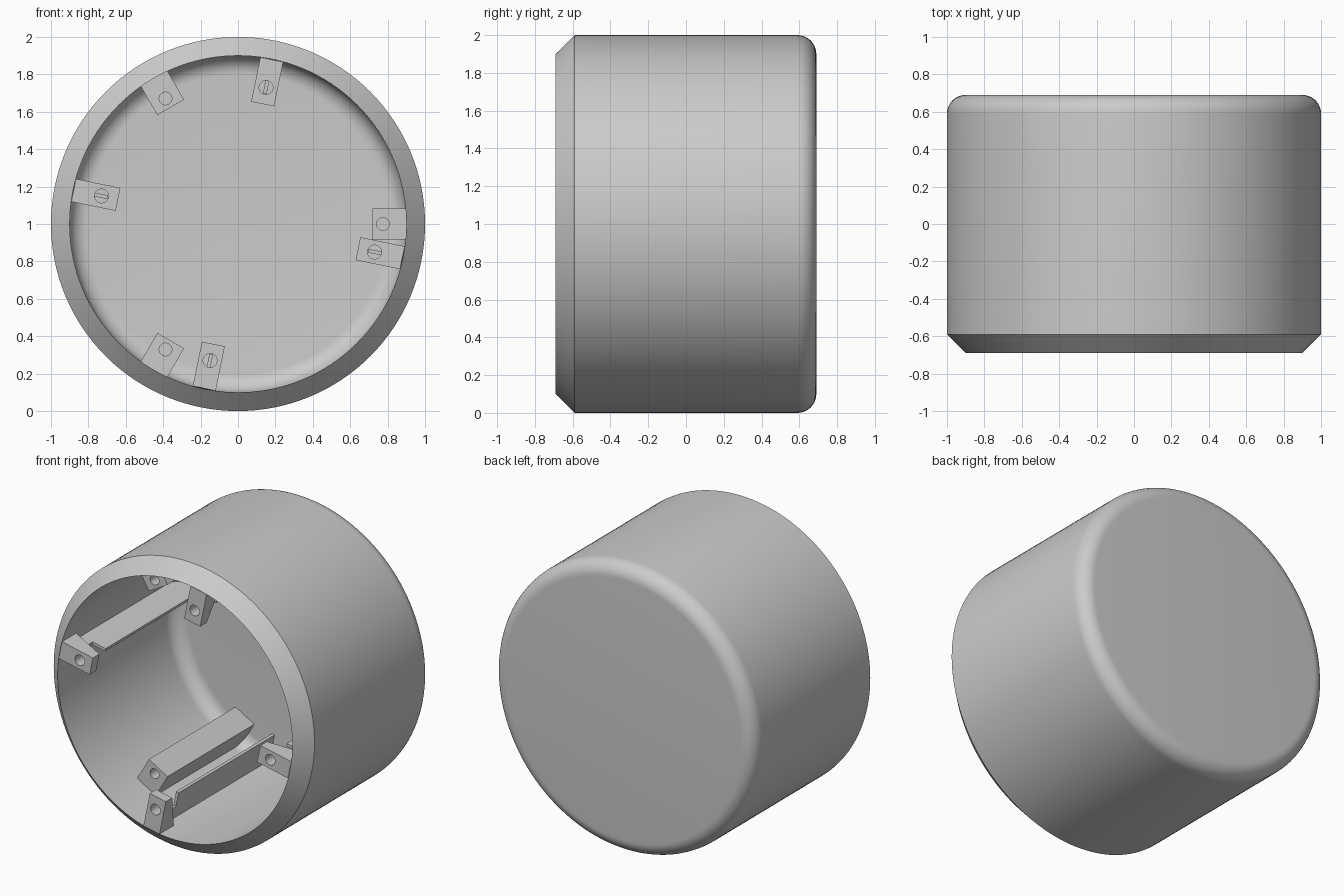
import bpy, bmesh, math
from mathutils import Matrix, Vector

cube = bpy.data.objects.get("Cube")
if cube:
    bpy.data.objects.remove(cube)

FRONT, BACK, FLOOR = -0.69, 0.69, 0.59
BORE, OUTER = 0.9, 1.0

grey = bpy.data.materials.new("light_grey")
grey.use_nodes = True
colour = (0.6, 0.6, 0.6, 1)
grey.diffuse_color = colour
grey.node_tree.nodes["Principled BSDF"].inputs["Base Color"].default_value = colour


def make_object(name, bm):
    bmesh.ops.recalc_face_normals(bm, faces=bm.faces[:])
    mesh = bpy.data.meshes.new(name)
    bm.to_mesh(mesh)
    bm.free()
    mesh.materials.append(grey)
    obj = bpy.data.objects.new(name, mesh)
    bpy.context.collection.objects.link(obj)
    return obj


def activate(obj):
    bpy.ops.object.select_all(action='DESELECT')
    obj.select_set(True)
    bpy.context.view_layer.objects.active = obj


def smooth(obj):
    activate(obj)
    bpy.ops.object.shade_smooth_by_angle(angle=math.radians(30))


def arc(cx, cy, radius, steps=10):
    """Quarter arc from the back direction round to the outward direction."""
    angles = [math.pi / 2 * (1 - i / steps) for i in range(steps + 1)]
    return [(cx + radius * math.cos(a), cy + radius * math.sin(a)) for a in angles]


def prism(name, profile, width):
    """Radius/depth outline given a width across the radius."""
    bm = bmesh.new()
    face = bm.faces.new([bm.verts.new((r, y, -width / 2)) for r, y in profile])
    out = bmesh.ops.extrude_face_region(bm, geom=[face])
    verts = [v for v in out["geom"] if isinstance(v, bmesh.types.BMVert)]
    bmesh.ops.translate(bm, verts=verts, vec=(0, 0, width))
    return make_object(name, bm)


def drill(obj, r, y0, y1, radius):
    """Cut a round hole running front to back."""
    bm = bmesh.new()
    bmesh.ops.create_cone(bm, cap_ends=True, segments=32, radius1=radius,
                          radius2=radius, depth=y1 - y0,
                          matrix=Matrix.Translation((r, (y0 + y1) / 2, 0))
                          @ Matrix.Rotation(math.pi / 2, 4, 'X'))
    cutter = make_object("hole_cutter", bm)
    cutter.hide_render = True
    mod = obj.modifiers.new("hole", 'BOOLEAN')
    mod.operation, mod.solver, mod.object = 'DIFFERENCE', 'EXACT', cutter
    activate(obj)
    bpy.ops.object.modifier_apply(modifier=mod.name)
    bpy.data.objects.remove(cutter)


def place(obj, degrees):
    """Swing the part around the axis of the housing."""
    turn = Matrix.Rotation(-math.radians(degrees), 4, 'Y')
    obj.data.transform(Matrix.Translation((0, 0, 1)) @ turn)
    smooth(obj)


# Housing: turned cup, open at the front, rounded at the closed back
outline = [(0, FLOOR)] + arc(BORE - 0.1, FLOOR - 0.1, 0.1)
outline += [(BORE, FRONT), (OUTER, FRONT + 0.1)]
outline += arc(OUTER - 0.1, BACK - 0.1, 0.1)[::-1] + [(0, BACK)]
bm = bmesh.new()
verts = [bm.verts.new((r, y, 1)) for r, y in outline]
edges = [bm.edges.new(pair) for pair in zip(verts, verts[1:])]
bmesh.ops.spin(bm, geom=verts + edges, cent=Vector((0, 0, 1)), axis=(0, 1, 0),
               angle=math.tau, steps=128)
bmesh.ops.remove_doubles(bm, verts=bm.verts[:], dist=0.0005)
smooth(make_object("housing", bm))

# Long screw posts standing on the floor
for i in range(3):
    post = prism(f"screw_post_{i + 1}",
                 [(0.72, -0.36), (0.95, -0.36), (0.95, 0.62), (0.72, 0.62)], 0.165)
    drill(post, 0.775, -0.5, 0.1, 0.034)
    place(post, 120 * i)

# Rim lugs with a sloped underside, each backed by a thin notched rib
for i in range(4):
    angle = 78.4 + 90 * i
    lug = prism(f"rim_lug_{i + 1}",
                [(0.655, FRONT), (0.897, FRONT), (0.91, -0.53), (0.655, -0.62)], 0.125)
    drill(lug, 0.745, -0.8, -0.4, 0.037)
    place(lug, angle)
    rib = prism(f"thin_rib_{i + 1}",
                [(0.81, -0.58), (0.94, -0.58), (0.94, 0.62), (0.71, 0.62),
                 (0.71, -0.46), (0.81, -0.46)], 0.02)
    place(rib, angle)
